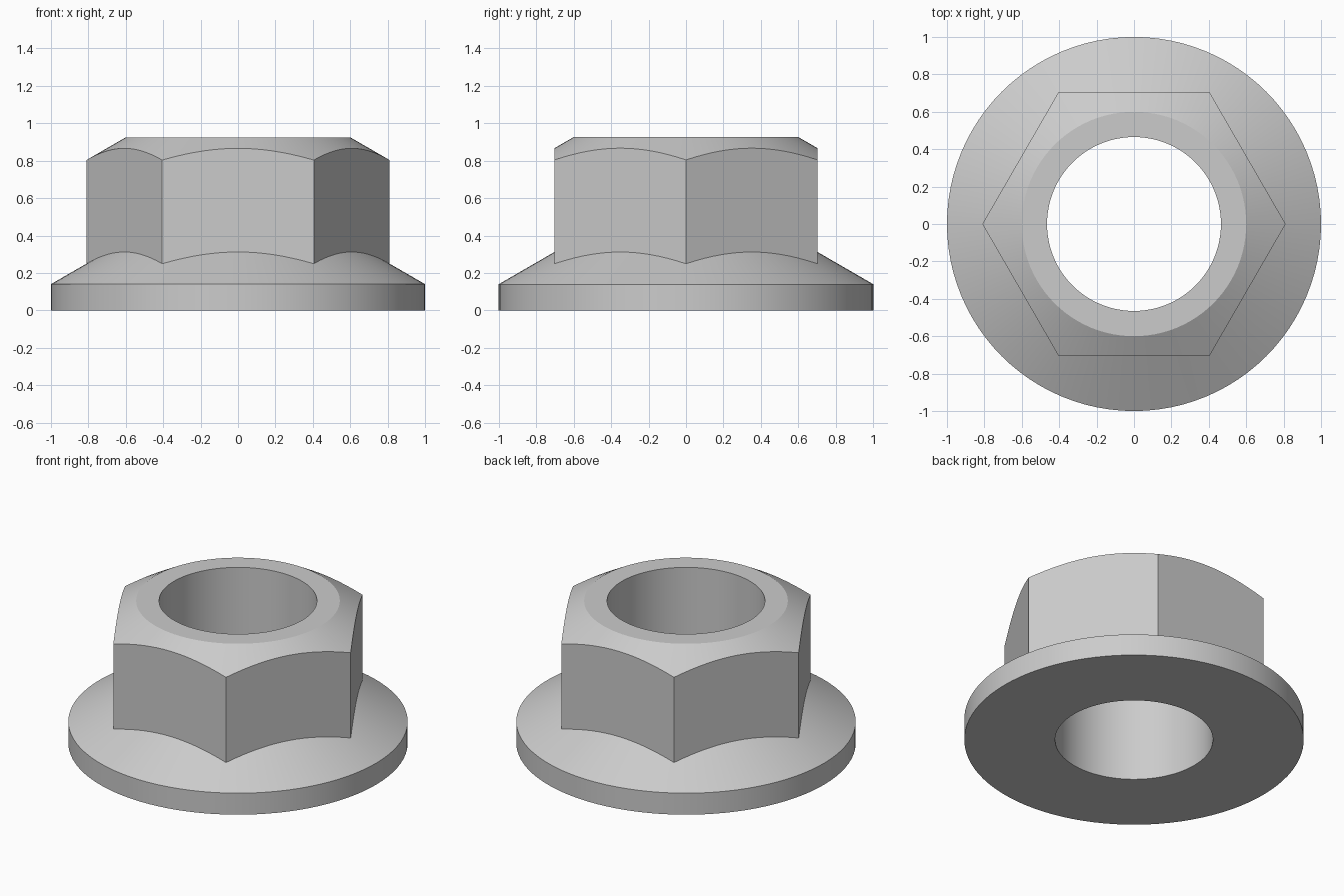
import bpy, bmesh, math

cube = bpy.data.objects.get("Cube")
if cube:
    bpy.data.objects.remove(cube, do_unlink=True)

# Main sizes
SEGMENTS = 96               # multiple of six, so columns land on hexagon corners
BORE, RIM, LAND = 0.465, 1.0, 0.6
APOTHEM = 0.702
RIM_TOP, HEIGHT = 0.14, 0.925
SLOPE = math.tan(math.radians(30))

# Plain grey steel
steel = bpy.data.materials.new("grey_steel")
steel.use_nodes = True
colour = (0.6, 0.6, 0.6, 1)
steel.diffuse_color = colour
steel.node_tree.nodes["Principled BSDF"].inputs["Base Color"].default_value = colour


def section(angle):
    """Radius and height pairs of the nut's cross-section at an angle."""
    sector = math.pi / 3
    hexagon = APOTHEM / math.cos(angle % sector - sector / 2)
    return [
        (BORE, 0), (RIM, 0), (RIM, RIM_TOP),
        (hexagon, RIM_TOP + SLOPE * (RIM - hexagon)),       # flange cone meets hexagon
        (hexagon, HEIGHT - SLOPE * (hexagon - LAND)),       # hexagon meets top chamfer
        (LAND, HEIGHT), (BORE, HEIGHT),
    ]


# Sweep the changing section around the axis into one closed body
bm = bmesh.new()
columns = []
for i in range(SEGMENTS):
    a = math.tau * i / SEGMENTS
    columns.append([bm.verts.new((r * math.cos(a), r * math.sin(a), z))
                    for r, z in section(a)])
for i, column in enumerate(columns):
    following = columns[(i + 1) % SEGMENTS]
    for j in range(len(column)):
        k = (j + 1) % len(column)
        bm.faces.new((column[j], following[j], following[k], column[k]))
bmesh.ops.recalc_face_normals(bm, faces=bm.faces[:])

mesh = bpy.data.meshes.new("flange_nut")
bm.to_mesh(mesh)
bm.free()
mesh.materials.append(steel)
nut = bpy.data.objects.new("flange_nut", mesh)
bpy.context.collection.objects.link(nut)

# Smooth round surfaces, crisp hexagon and chamfer edges
bpy.ops.object.select_all(action="DESELECT")
nut.select_set(True)
bpy.context.view_layer.objects.active = nut
bpy.ops.object.shade_smooth_by_angle(angle=math.radians(20))
